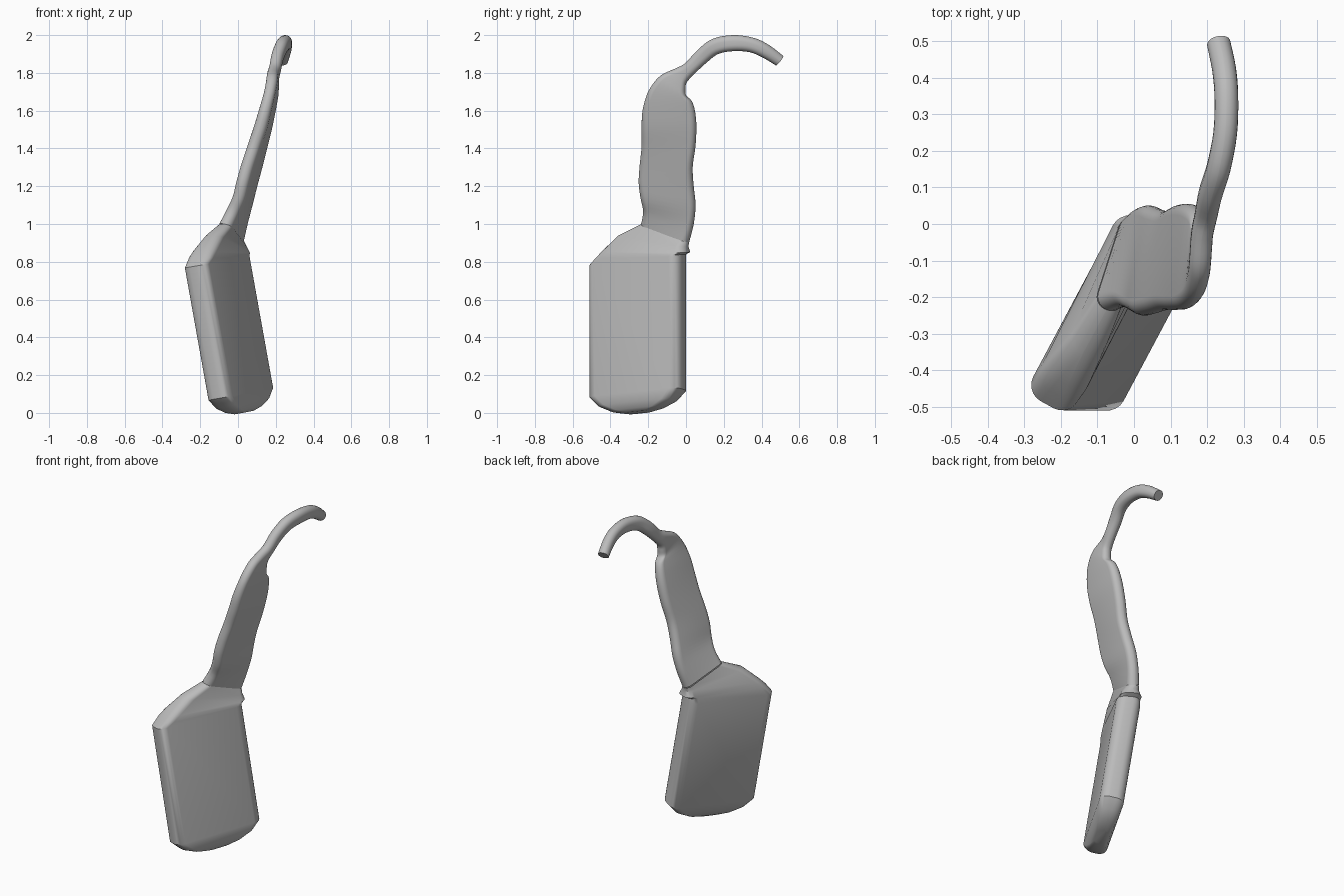
import bpy, bmesh, math
from mathutils import Vector

cube = bpy.data.objects.get("Cube")
if cube:
    bpy.data.objects.remove(cube)

grey = bpy.data.materials.new("plain_grey")
grey.use_nodes = True
grey.diffuse_color = (0.5, 0.5, 0.5, 1)
grey.node_tree.nodes["Principled BSDF"].inputs["Base Color"].default_value = (0.5, 0.5, 0.5, 1)


def section(front, back, width, tangent, corner=0.05, steps=6):
    """Rounded rectangle spanning front to back, with the given side width."""
    mid, along = (front + back) / 2, back - front
    half = along.length / 2
    along.normalize()
    side = along.cross(tangent).normalized()
    r = min(corner, width / 2 * 0.98, half * 0.98)
    ring = []
    for quarter in range(4):
        for i in range(steps):
            a = math.pi / 2 * (quarter + i / (steps - 1))
            sx = 1 if quarter in (0, 3) else -1
            sy = 1 if quarter < 2 else -1
            u = sx * (half - r) + r * math.cos(a)
            v = sy * (width / 2 - r) + r * math.sin(a)
            ring.append(mid + along * u + side * v)
    return ring


def smooth_rows(rows, n):
    """Catmull-Rom interpolation of section rows."""
    out = []
    for i in range(len(rows) - 1):
        p = [rows[max(0, min(len(rows) - 1, i + k))] for k in (-1, 0, 1, 2)]
        for s in range(n):
            t = s / n
            out.append([b + t / 2 * (c - a + t * (2*a - 5*b + 4*c - d + t * (3*(b - c) + d - a)))
                        for a, b, c, d in zip(*p)])
    return out + [rows[-1]]


def loft(name, rows, cap_start, cap_end):
    frames = [(Vector(r[:3]), Vector(r[3:6]), r[6]) for r in rows]
    mids = [(f + b) / 2 for f, b, w in frames]
    bm = bmesh.new()
    rings = []
    for i, (f, b, w) in enumerate(frames):
        tangent = mids[min(i + 1, len(mids) - 1)] - mids[max(i - 1, 0)]
        rings.append([bm.verts.new(p) for p in section(f, b, w, tangent)])
    for lower, upper in zip(rings, rings[1:]):
        for j in range(len(lower)):
            k = (j + 1) % len(lower)
            bm.faces.new((lower[j], lower[k], upper[k], upper[j]))
    if cap_start:
        bm.faces.new(rings[0][::-1])
    if cap_end:
        bm.faces.new(rings[-1])
    bmesh.ops.recalc_face_normals(bm, faces=bm.faces)
    mesh = bpy.data.meshes.new(name)
    bm.to_mesh(mesh)
    bm.free()
    mesh.materials.append(grey)
    obj = bpy.data.objects.new(name, mesh)
    bpy.context.collection.objects.link(obj)
    bpy.ops.object.select_all(action="DESELECT")
    obj.select_set(True)
    bpy.context.view_layer.objects.active = obj
    bpy.ops.object.shade_smooth_by_angle(angle=math.radians(32))


# Each row: front edge xyz, back edge xyz, side width
rim_front, rim_back, thick = Vector((-.113, -.495, .075)), Vector((.143, -.015, .125)), .141
down = Vector((.18, 0, -1))
along = (rim_back - rim_front).normalized()

# Blade: domed foot, straight body, shoulder narrowing to the handle
foot = [[*(rim_front + down * d + along * e), *(rim_back + down * d - along * e), thick * k]
        for d, e, k in ((.098, .2, .45), (.082, .12, .68), (.05, .05, .88), (0, 0, 1))]
shoulder = [
    [-.238, -.495, .775, .018, -.015, .82, thick],
    [-.215, -.465, .82, .018, -.015, .838, .138],
    [-.195, -.435, .855, .022, .012, .85, .13],
    [-.14, -.355, .94, .015, .008, .88, .1],
    [-.075, -.235, 1.0, .005, .015, .905, .075]]
loft("blade", foot + shoulder, True, False)

# Handle: wavy flat grip running into a round hook
grip = [
    shoulder[-1],
    [-.035, -.225, 1.07, .025, .04, 1.0, .07],
    [0, -.24, 1.14, .048, .05, 1.1, .07],
    [.02, -.25, 1.22, .073, .04, 1.2, .07],
    [.045, -.245, 1.31, .1, .035, 1.3, .07],
    [.08, -.235, 1.41, .127, .05, 1.41, .07],
    [.115, -.235, 1.51, .152, .055, 1.52, .07],
    [.14, -.23, 1.6, .17, .047, 1.6, .065],
    [.163, -.205, 1.69, .182, .03, 1.65, .06],
    [.175, -.165, 1.755, .187, 0, 1.68, .06],
    [.18, -.12, 1.795, .188, -.003, 1.715, .06],
    [.185, -.045, 1.828, .19, .004, 1.75, .06]]
hook = [
    [.195, 0, 1.855, .2, .05, 1.8, .062],
    [.21, .06, 1.92, .21, .11, 1.855, .064],
    [.232, .14, 1.98, .232, .17, 1.9, .065],
    [.25, .25, 2.0, .25, .25, 1.915, .065],
    [.253, .36, 1.985, .253, .335, 1.91, .065],
    [.247, .44, 1.947, .247, .405, 1.882, .065],
    [.232, .515, 1.89, .232, .475, 1.84, .065]]
loft("handle_and_hook", smooth_rows(grip + hook, 4), False, True)
